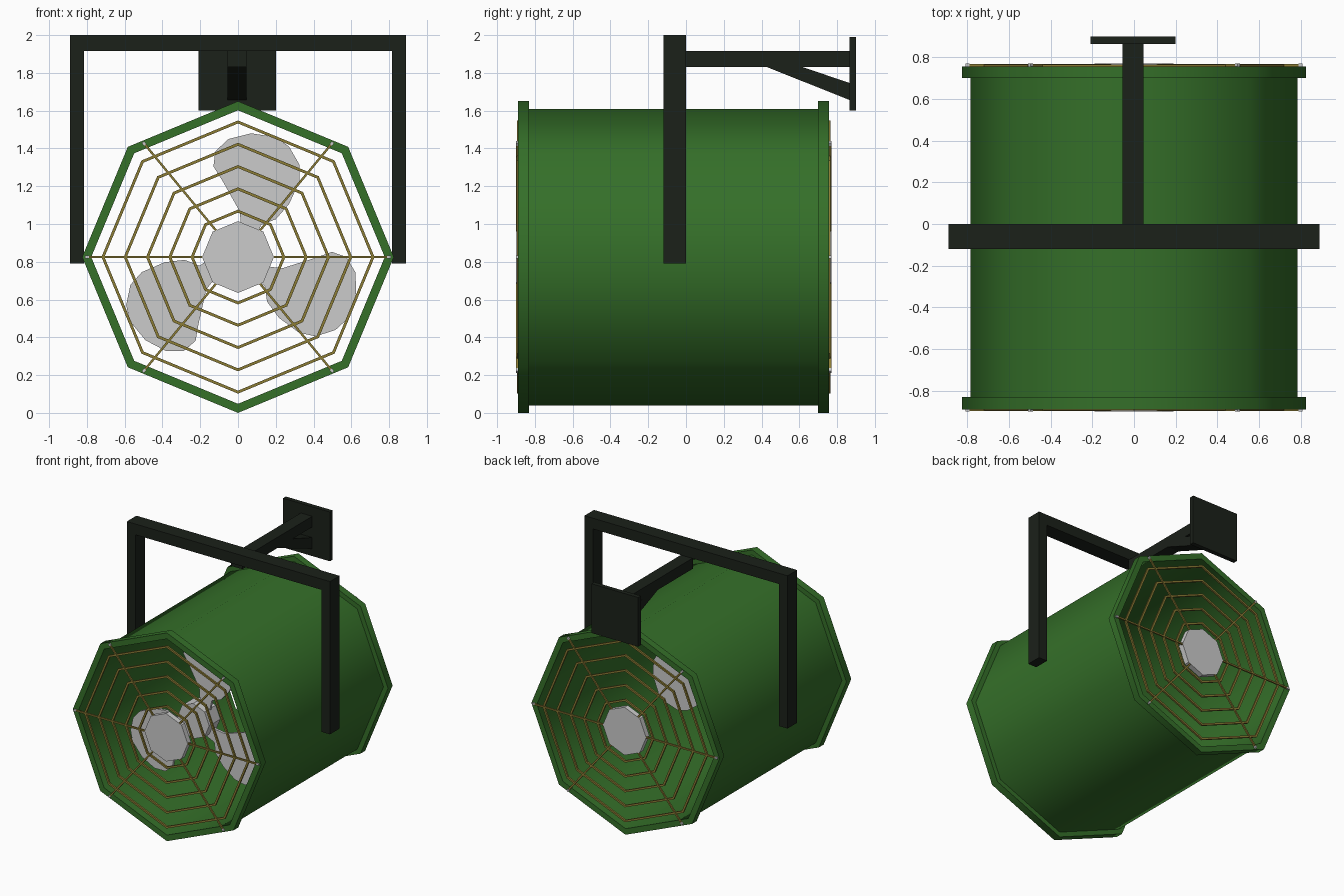
import bpy, bmesh, math
from mathutils import Matrix, Vector

if "Cube" in bpy.data.objects:
    bpy.data.objects.remove(bpy.data.objects["Cube"])

CZ = 0.825  # height of the fan axis


def material(name, rgb):
    m = bpy.data.materials.new(name)
    m.diffuse_color = (*rgb, 1)
    m.use_nodes = True
    m.node_tree.nodes["Principled BSDF"].inputs["Base Color"].default_value = m.diffuse_color
    return m


GREEN = material("green_paint", (0.035, 0.16, 0.022))
BLACK = material("dark_steel", (0.011, 0.015, 0.010))
BRASS = material("brass_wire", (0.26, 0.20, 0.035))


def finish(name, bm, mat=None, smooth=False):
    bmesh.ops.recalc_face_normals(bm, faces=bm.faces)
    me = bpy.data.meshes.new(name)
    bm.to_mesh(me)
    bm.free()
    ob = bpy.data.objects.new(name, me)
    bpy.context.collection.objects.link(ob)
    if mat:
        me.materials.append(mat)
    if smooth:
        bpy.ops.object.select_all(action='DESELECT')
        ob.select_set(True)
        bpy.context.view_layer.objects.active = ob
        bpy.ops.object.shade_smooth_by_angle(angle=math.radians(50))
    return ob


def box(name, x, y, z, mat=None):
    bm = bmesh.new()
    size = [b - a for a, b in (x, y, z)]
    mid = [(a + b) / 2 for a, b in (x, y, z)]
    bmesh.ops.create_cube(bm, size=1, matrix=Matrix.Translation(mid) @ Matrix.Diagonal((*size, 1)))
    return finish(name, bm, mat)


def lathe8(name, profile, mat=None, smooth=False):
    """Eight-sided turn of a closed (radius, y) profile around the fan axis."""
    bm = bmesh.new()
    rows = [[bm.verts.new((r * math.cos(k * math.pi / 4), y, CZ + r * math.sin(k * math.pi / 4)))
             for r, y in profile] for k in range(8)]
    n = len(profile)
    for k in range(8):
        a, b = rows[k], rows[(k + 1) % 8]
        for i in range(n):
            j = (i + 1) % n
            bm.faces.new((a[i], a[j], b[j], b[i]))
    return finish(name, bm, mat, smooth)


def ring(name, r_out, r_in, y0, y1, mat=None, smooth=False):
    return lathe8(name, [(r_out, y0), (r_out, y1), (r_in, y1), (r_in, y0)], mat, smooth)


def prism(name, pts, depth_dir, to3d, mat=None):
    """Extrude a flat outline along depth_dir."""
    bm = bmesh.new()
    f = bm.faces.new([bm.verts.new(to3d(*p)) for p in pts])
    ext = bmesh.ops.extrude_face_region(bm, geom=[f])
    bmesh.ops.translate(bm, vec=Vector(depth_dir),
                        verts=[v for v in ext["geom"] if isinstance(v, bmesh.types.BMVert)])
    return finish(name, bm, mat)


def disc(name, r, y0, y1):
    pts = [(r * math.cos(k * math.pi / 4), r * math.sin(k * math.pi / 4)) for k in range(8)]
    return prism(name, pts, (0, y1 - y0, 0), lambda x, z: (x, y0, CZ + z))


def radial_bar(name, angle, r0, r1, y, w, d, mat=None):
    ob = box(name, (r0, r1), (-d / 2, d / 2), (-w / 2, w / 2), mat)
    ob.matrix_world = Matrix.Translation((0, y, CZ)) @ Matrix.Rotation(-angle, 4, 'Y')
    return ob


# Housing and end rims
ring("housing", 0.785, 0.777, -0.885, 0.75, GREEN, True)
ring("front_rim", 0.825, 0.777, -0.89, -0.83, GREEN, True)
ring("back_rim", 0.825, 0.777, 0.70, 0.757, GREEN, True)

# Guards at both ends: rings, spokes, spoke tips and centre cap
for side, y, out in (("front", -0.888, -1), ("back", 0.758, 1)):
    for i in range(5):
        r = 0.715 - i * 0.118
        ring(f"{side}_guard_ring", r + 0.008, r - 0.008, y - 0.007, y + 0.007, BRASS)
    for deg in (0, 50.4, 129.6, 180, 230.4, 309.6):
        a = math.radians(deg)
        end = 0.80 if deg % 180 == 0 else 0.78
        radial_bar(f"{side}_guard_spoke", a, 0.15, end, y + out * 0.005, 0.012, 0.012, BRASS)
        radial_bar(f"{side}_spoke_tip", a, end - 0.01, end + 0.01, y + out * 0.005, 0.016, 0.014)
    disc(f"{side}_guard_cap", 0.19, y - out * 0.03, y + out * 0.012)

# Fan: hub and three broad blades
disc("fan_hub", 0.14, -0.56, -0.42)
blade = [(0.02, 0.10), (0.01, 0.24), (-0.08, 0.40), (-0.13, 0.48), (-0.12, 0.56), (-0.05, 0.625),
         (0.07, 0.655), (0.20, 0.635), (0.27, 0.585), (0.325, 0.49), (0.325, 0.40), (0.27, 0.28),
         (0.20, 0.20), (0.12, 0.17), (0.10, 0.08)]
for deg in (0, -102, 138):
    c, s = math.cos(math.radians(deg)), math.sin(math.radians(deg))
    prism("fan_blade", blade, (0, 0.02, 0),
          lambda x, z: (x * c - z * s, -0.50, CZ + x * s + z * c))

# Yoke: crossbar and two legs as one outline
yoke = [(-0.89, 0.79), (-0.815, 0.79), (-0.815, 1.915), (0.815, 1.915),
        (0.815, 0.79), (0.89, 0.79), (0.89, 2.0), (-0.89, 2.0)]
prism("yoke", yoke, (0, 0.12, 0), lambda x, z: (x, -0.12, z), BLACK)

# Wall arm, brace and plate
box("wall_arm", (-0.055, 0.045), (-0.01, 0.87), (1.83, 1.915), BLACK)
prism("arm_brace", [(0.43, 1.83), (0.62, 1.83), (0.87, 1.745), (0.87, 1.655)], (0.10, 0, 0),
      lambda y, z: (-0.055, y, z), BLACK)
box("wall_plate", (-0.21, 0.20), (0.865, 0.90), (1.60, 1.99), BLACK)
